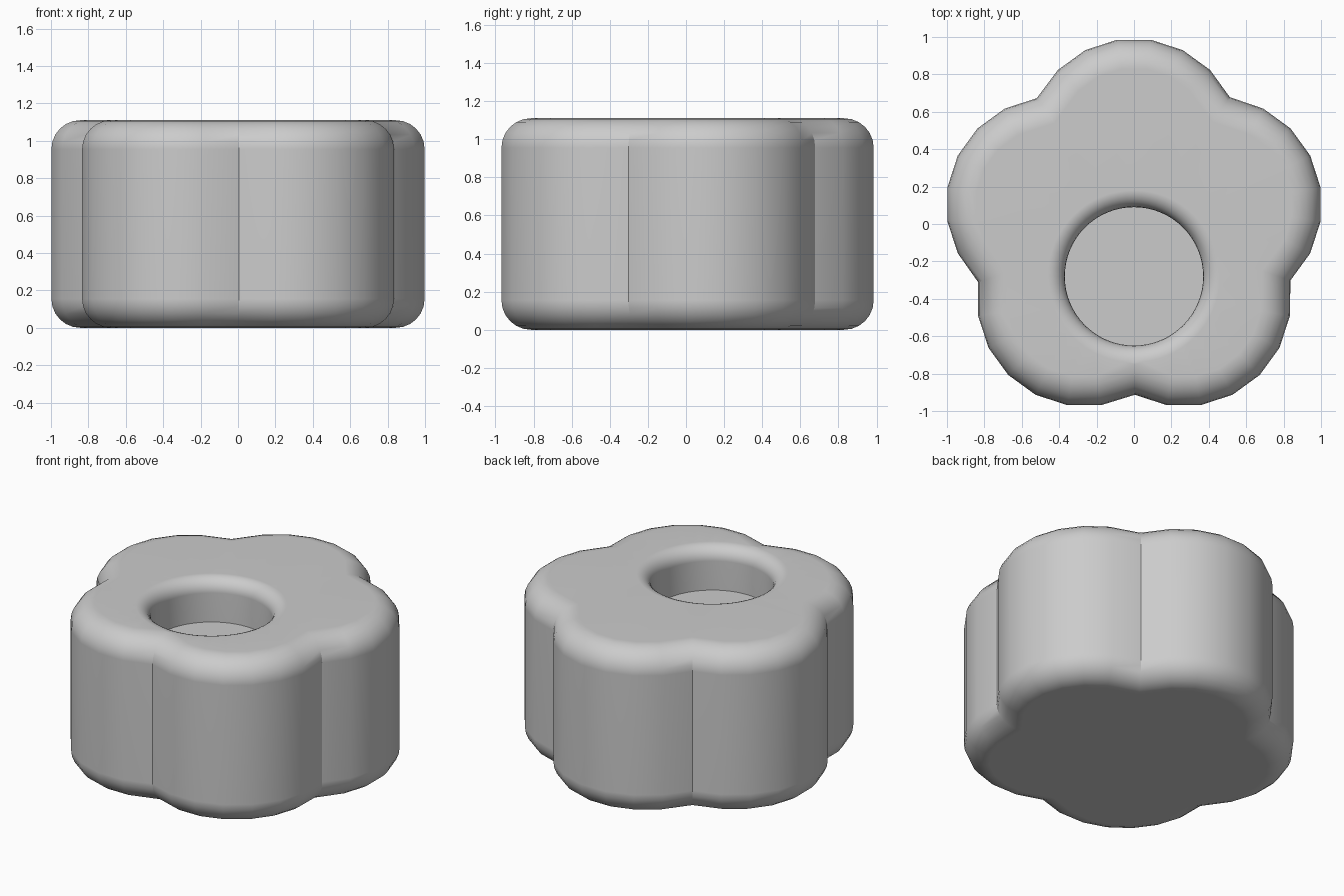
import bpy, bmesh
from math import sin, cos, pi, radians
from mathutils import Vector

cube = bpy.data.objects.get("Cube")
if cube:
    bpy.data.objects.remove(cube, do_unlink=True)

HEIGHT, ROUND = 1.11, 0.155
CENTRE_Y, PETAL_DIST, PETAL_R = -0.035, 0.452, 0.575
HOLE_Y, HOLE_R, LIP, FLOOR_Z, SIDES = -0.28, 0.37, 0.09, 0.825, 64
STEPS = 6

# Five-petal outline: each petal is part of a 20-sided circle
outline = []
for petal in range(5):
    axis = radians(90 + 72 * petal)
    middle = Vector((cos(axis), sin(axis))) * PETAL_DIST + Vector((0, CENTRE_Y))
    for k in range(7):
        a = axis + radians(18 * k - 63)
        outline.append(middle + Vector((cos(a), sin(a))) * PETAL_R)


def inset(points, amount):
    """Move every side of a counterclockwise outline inwards."""
    result = []
    for i, p in enumerate(points):
        d1 = (p - points[i - 1]).normalized()
        d2 = (points[(i + 1) % len(points)] - p).normalized()
        n1, n2 = Vector((-d1.y, d1.x)), Vector((-d2.y, d2.x))
        result.append(p + (n1 + n2) * amount / (1 + n1.dot(n2)))
    return result


bm = bmesh.new()


def ring(points, z):
    return [bm.verts.new((p.x, p.y, z)) for p in points]


def circle(radius):
    return [Vector((radius * cos(2 * pi * i / SIDES), HOLE_Y + radius * sin(2 * pi * i / SIDES)))
            for i in range(SIDES)]


def loft(rings):
    for a, b in zip(rings, rings[1:]):
        for i in range(len(a)):
            j = (i + 1) % len(a)
            bm.faces.new((a[i], a[j], b[j], b[i]))


def loop_edges(verts):
    return [bm.edges.get((verts[i - 1], verts[i])) for i in range(len(verts))]


# Rounded outer wall from bottom to top
angles = [pi / 2 * i / STEPS for i in range(STEPS + 1)]
profile = [(ROUND * (1 - sin(a)), ROUND * (1 - cos(a))) for a in angles]
profile += [(t, HEIGHT - z) for t, z in reversed(profile)]
wall = [ring(inset(outline, t), z) for t, z in profile]
loft(wall)

# Rounded lip and straight wall of the round pocket
pocket = [ring(circle(HOLE_R + LIP * (1 - sin(a))), HEIGHT - LIP * (1 - cos(a))) for a in angles]
pocket.append(ring(circle(HOLE_R), FLOOR_Z))
loft(pocket)

# Flat base, pocket floor and top around the pocket
bm.faces.new(list(reversed(wall[0])))
bm.faces.new(pocket[-1])
bmesh.ops.triangle_fill(bm, use_beauty=True, edges=loop_edges(wall[-1]) + loop_edges(pocket[0]))
bmesh.ops.recalc_face_normals(bm, faces=bm.faces)

mesh = bpy.data.meshes.new("flower_block")
bm.to_mesh(mesh)
bm.free()
block = bpy.data.objects.new("flower_block", mesh)
bpy.context.collection.objects.link(block)

# Plain grey material
grey = bpy.data.materials.new("light_grey")
grey.use_nodes = True
colour = (0.6, 0.6, 0.6, 1)
grey.diffuse_color = colour
grey.node_tree.nodes["Principled BSDF"].inputs["Base Color"].default_value = colour
mesh.materials.append(grey)

# Smooth shading with sharp creases between the petals
bpy.ops.object.select_all(action="DESELECT")
block.select_set(True)
bpy.context.view_layer.objects.active = block
bpy.ops.object.shade_smooth_by_angle(angle=radians(30))
weighted = block.modifiers.new("flat_normals", "WEIGHTED_NORMAL")
weighted.keep_sharp = True
